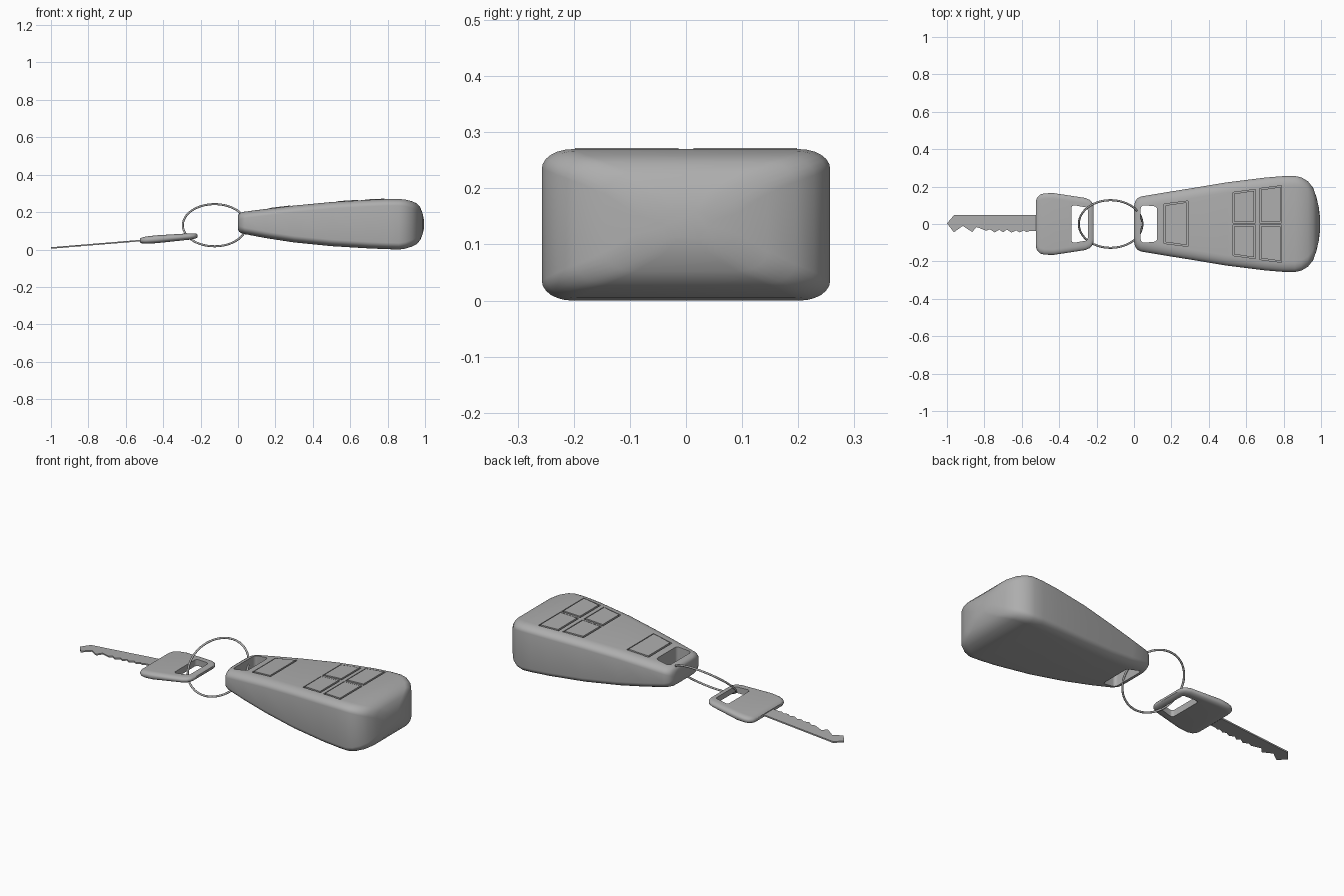
import bpy, bmesh, math

if "Cube" in bpy.data.objects:
    bpy.data.objects.remove(bpy.data.objects["Cube"])

grey = bpy.data.materials.new("plain_grey")
grey.diffuse_color = (0.42, 0.42, 0.42, 1)
grey.use_nodes = True
grey.node_tree.nodes["Principled BSDF"].inputs["Base Color"].default_value = grey.diffuse_color


def make_object(name, bm):
    bmesh.ops.recalc_face_normals(bm, faces=bm.faces[:])
    me = bpy.data.meshes.new(name)
    bm.to_mesh(me)
    bm.free()
    me.materials.append(grey)
    ob = bpy.data.objects.new(name, me)
    bpy.context.collection.objects.link(ob)
    return ob


def select(ob):
    bpy.ops.object.select_all(action='DESELECT')
    ob.select_set(True)
    bpy.context.view_layer.objects.active = ob


def smooth(ob, deg=35):
    select(ob)
    bpy.ops.object.shade_smooth_by_angle(angle=math.radians(deg))


def loft(name, stations, ry, rz, n=6):
    """Rounded-rectangle sections (x, half width, z low, z high) joined along x."""
    bm = bmesh.new()
    rings = []
    for x, w, lo, hi in stations:
        h, mid = (hi - lo) / 2, (hi + lo) / 2
        a, b = min(ry, w * 0.6), min(rz, h * 0.9)
        ring = []
        for k, (sy, sz) in enumerate([(1, 1), (-1, 1), (-1, -1), (1, -1)]):
            for i in range(n + 1):
                t = math.pi / 2 * (k + i / n)
                ring.append(bm.verts.new((x, sy * (w - a) + a * math.cos(t),
                                          mid + sz * (h - b) + b * math.sin(t))))
        rings.append(ring)
    for r0, r1 in zip(rings, rings[1:]):
        for i in range(len(r0)):
            j = (i + 1) % len(r0)
            bm.faces.new((r0[i], r0[j], r1[j], r1[i]))
    bm.faces.new(rings[0])
    bm.faces.new(rings[-1])
    return make_object(name, bm)


def prism(bm, outline, low, high):
    """Extrude an xy outline between two heights given as functions of x."""
    bot = [bm.verts.new((x, y, low(x))) for x, y in outline]
    top = [bm.verts.new((x, y, high(x))) for x, y in outline]
    bm.faces.new(bot[::-1])
    bm.faces.new(top)
    for i in range(len(bot)):
        j = (i + 1) % len(bot)
        bm.faces.new((bot[i], bot[j], top[j], top[i]))


def rounded_slot(x0, x1, w0, w1, r, n=5):
    pts = []
    corners = [(x1 - r, w1 - r), (x0 + r, w0 - r), (x0 + r, r - w0), (x1 - r, r - w1)]
    for k, (cx, cy) in enumerate(corners):
        for i in range(n + 1):
            t = math.pi / 2 * (k + i / n)
            pts.append((cx + r * math.cos(t), cy + r * math.sin(t)))
    return pts


def cut(ob, bm):
    cutter = make_object("cutter", bm)
    cutter.hide_render = True
    mod = ob.modifiers.new("cut", 'BOOLEAN')
    mod.operation = 'DIFFERENCE'
    mod.solver = 'EXACT'
    mod.object = cutter
    select(ob)
    bpy.ops.object.modifier_apply(modifier="cut")
    bpy.data.objects.remove(cutter)


# Remote body
body = [(0.0, .095, .108, .182), (.005, .118, .096, .192), (.016, .136, .088, .198),
        (.037, .147, .082, .203), (.15, .166, .061, .217), (.3, .19, .038, .235),
        (.5, .223, .018, .254), (.7, .248, .006, .266), (.8, .256, .002, .27),
        (.86, .257, 0.0, .27), (.895, .249, .005, .267), (.93, .228, .016, .258),
        (.957, .195, .03, .246), (.975, .145, .052, .225), (.988, .09, .085, .19),
        (.994, .04, .11, .16)]
fob = loft("remote_body", body, .055, .035)


def fob_top(x):
    for a, b in zip(body, body[1:]):
        if a[0] <= x <= b[0]:
            return a[3] + (b[3] - a[3]) * (x - a[0]) / (b[0] - a[0])
    return .2


# Button outlines (x0, x1, inner y, outer y at x0, outer y at x1)
buttons = [[(.168, -.097), (.282, -.113), (.282, .116), (.168, .1)]]
for x0, x1, y0, y1 in [(.535, .642, .162, .178), (.679, .782, .183, .198)]:
    for s in (1, -1):
        q = [(x0, s * .013), (x1, s * .013), (x1, s * y1), (x0, s * y0)]
        buttons.append(q if s > 0 else q[::-1])


def grow(q, d):
    cx = sum(p[0] for p in q) / 4
    cy = sum(p[1] for p in q) / 4
    return [(x + math.copysign(d, x - cx), y + math.copysign(d, y - cy)) for x, y in q]


# Ring slot and button grooves in the body
bm = bmesh.new()
prism(bm, rounded_slot(.036, .124, .1, .095, .018), lambda x: -.1, lambda x: .4)
for q in buttons:
    prism(bm, grow(q, .007), lambda x: fob_top(x) - .012, lambda x: fob_top(x) + .05)
cut(fob, bm)
smooth(fob)

# Buttons
for i, q in enumerate(buttons):
    bm = bmesh.new()
    prism(bm, q, lambda x: fob_top(x) - .016, lambda x: fob_top(x) + .003)
    make_object("button_%d" % (i + 1), bm)


# Key head, tilted along x
def key_mid(x):
    return .048 + (x + .52) * .083


head = [(x, w, key_mid(x) - t, key_mid(x) + t) for x, w, t in [
    (-.525, .12, .008), (-.518, .142, .014), (-.503, .157, .018), (-.48, .164, .02),
    (-.43, .165, .021), (-.35, .153, .019), (-.26, .139, .017), (-.235, .128, .015),
    (-.222, .112, .012), (-.216, .095, .006)]]
key_head = loft("key_head", head, .03, .018)
bm = bmesh.new()
prism(bm, rounded_slot(-.335, -.247, .1, .09, .016), lambda x: -.2, lambda x: .3)
cut(key_head, bm)
smooth(key_head)

# Key blade with cut teeth
blade = [(-.5, .048), (-.962, .048), (-1.0, .003), (-.963, -.044), (-.915, -.01),
         (-.865, -.043), (-.842, -.016), (-.79, -.036), (-.77, -.028), (-.745, -.045),
         (-.72, -.03), (-.7, -.044), (-.68, -.03), (-.655, -.046), (-.63, -.034),
         (-.612, -.045), (-.59, -.034), (-.575, -.043), (-.56, -.038), (-.5, -.038)]
bm = bmesh.new()
prism(bm, blade, lambda x: key_mid(x) - .004, lambda x: key_mid(x) + .004)
make_object("key_blade", bm)

# Split ring through both slots
bpy.ops.mesh.primitive_torus_add(location=(-.125, 0, .13), rotation=(math.radians(41.5), 0, 0),
                                 major_radius=.17, minor_radius=.0055,
                                 major_segments=64, minor_segments=12)
ring = bpy.context.object
ring.name = "key_ring"
ring.data.materials.append(grey)
smooth(ring, 60)
